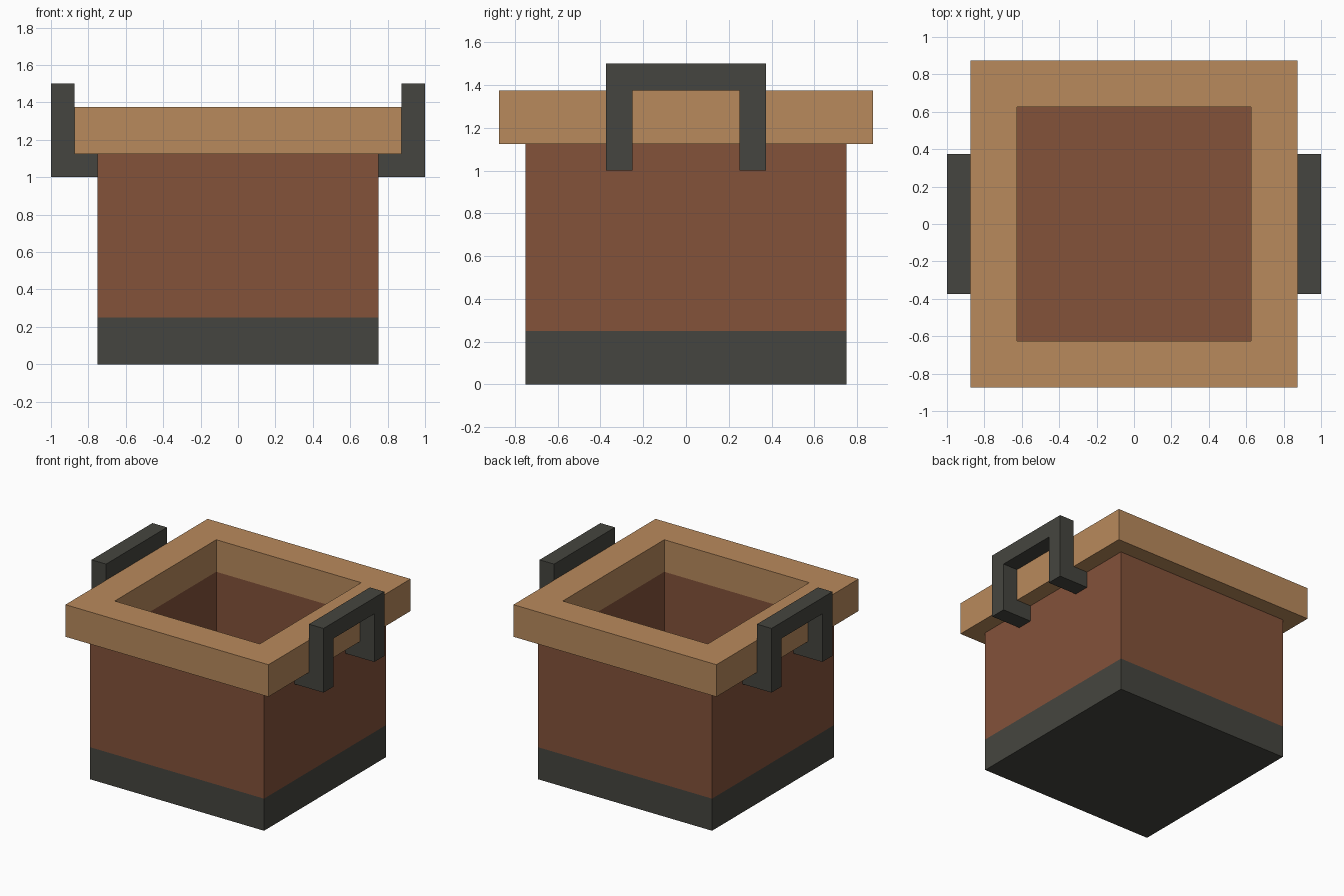
import bpy
import bmesh

cube = bpy.data.objects.get("Cube")
if cube:
    bpy.data.objects.remove(cube, do_unlink=True)


def material(name, rgb):
    mat = bpy.data.materials.new(name)
    mat.use_nodes = True
    color = (*rgb, 1)
    mat.diffuse_color = color
    bsdf = mat.node_tree.nodes["Principled BSDF"]
    bsdf.inputs["Base Color"].default_value = color
    bsdf.inputs["Roughness"].default_value = 0.9
    return mat


brown = material("red brown", (0.228, 0.084, 0.042))
tan = material("light wood", (0.485, 0.254, 0.107))
dark = material("dark iron", (0.060, 0.060, 0.050))


def add_object(name, bm, *mats):
    bmesh.ops.recalc_face_normals(bm, faces=bm.faces)
    mesh = bpy.data.meshes.new(name)
    bm.to_mesh(mesh)
    bm.free()
    for mat in mats:
        mesh.materials.append(mat)
    obj = bpy.data.objects.new(name, mesh)
    bpy.context.collection.objects.link(obj)
    return obj


def square_loft(profile, closed):
    """Join square rings given as (half width, height); cap or close the ends."""
    bm = bmesh.new()
    corners = [(-1, -1), (1, -1), (1, 1), (-1, 1)]
    rings = [[bm.verts.new((x * r, y * r, z)) for x, y in corners]
             for r, z in profile]
    pairs = list(zip(rings, rings[1:]))
    if closed:
        pairs.append((rings[-1], rings[0]))
    else:
        bm.faces.new(rings[0])
        bm.faces.new(rings[-1])
    for a, b in pairs:
        for i in range(4):
            j = (i + 1) % 4
            bm.faces.new((a[i], a[j], b[j], b[i]))
    return bm


BASE, RIM, TOP, T = 0.25, 1.125, 1.375, 0.125

# Hollow body with a dark band around the foot
bm = square_loft([(0.75, 0), (0.75, BASE), (0.75, RIM),
                  (0.625, RIM), (0.625, BASE)], False)
for face in bm.faces:
    face.material_index = int(face.calc_center_median().z < BASE - 0.01)
add_object("pot_body", bm, brown, dark)

# Overhanging square rim
add_object("rim", square_loft([(0.875, RIM), (0.875, TOP),
                               (0.625, TOP), (0.625, RIM)], True), tan)

# Arched handles, each carried by two short feet
def box(bm, lo, hi):
    verts = bmesh.ops.create_cube(bm, size=1)["verts"]
    for v in verts:
        v.co = [(a + b) / 2 + c * (b - a) for a, b, c in zip(lo, hi, v.co)]


def handle(name, side):
    bm = bmesh.new()
    arch = [(-0.375, 1), (-0.375, 1.5), (0.375, 1.5), (0.375, 1),
            (0.25, 1), (0.25, TOP), (-0.25, TOP), (-0.25, 1)]
    face = bm.faces.new([bm.verts.new((0.875 * side, y, z)) for y, z in arch])
    out = bmesh.ops.extrude_face_region(bm, geom=[face])["geom"]
    bmesh.ops.translate(bm, vec=(T * side, 0, 0),
                        verts=[v for v in out if isinstance(v, bmesh.types.BMVert)])
    for y in (-0.375, 0.25):
        x = sorted((0.75 * side, 0.875 * side))
        box(bm, (x[0], y, 1), (x[1], y + T, RIM))
    add_object(name, bm, dark)


handle("left_handle", 1)
handle("right_handle", -1)
